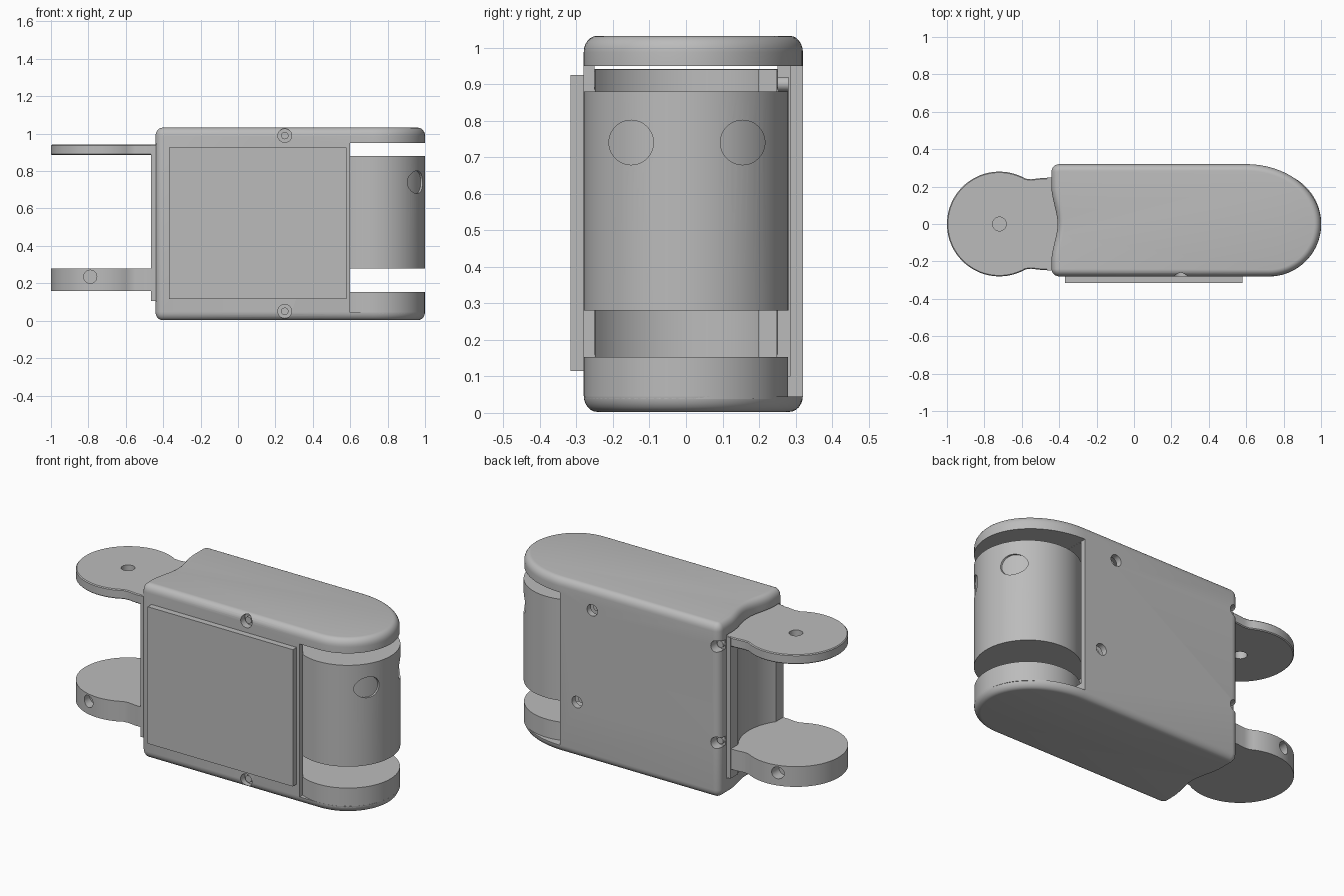
import bpy, bmesh
from math import sin, cos, pi, radians
from mathutils import Matrix

if "Cube" in bpy.data.objects:
    bpy.data.objects.remove(bpy.data.objects["Cube"], do_unlink=True)

grey = bpy.data.materials.new("plain grey")
grey.use_nodes = True
grey.diffuse_color = (0.5, 0.5, 0.5, 1)
grey.node_tree.nodes["Principled BSDF"].inputs["Base Color"].default_value = (0.5, 0.5, 0.5, 1)


def finish(name, bm):
    bmesh.ops.recalc_face_normals(bm, faces=bm.faces)
    mesh = bpy.data.meshes.new(name)
    bm.to_mesh(mesh)
    bm.free()
    mesh.materials.append(grey)
    obj = bpy.data.objects.new(name, mesh)
    bpy.context.collection.objects.link(obj)
    return obj


def arc(cx, cy, rx, ry, start, end, steps):
    angles = [radians(start + (end - start) * i / steps) for i in range(steps + 1)]
    return [(cx + rx * cos(a), cy + ry * sin(a)) for a in angles]


def prism(name, outline, z0, z1, fillet=()):
    """Extrude an outline upward; fillet is a list of (inset, rise) for both ends."""
    bm = bmesh.new()
    base = bm.faces.new([bm.verts.new((x, y, z0)) for x, y in outline])
    top = bmesh.ops.extrude_face_region(bm, geom=[base])["geom"]
    bmesh.ops.translate(bm, vec=(0, 0, z1 - z0),
                        verts=[v for v in top if isinstance(v, bmesh.types.BMVert)])
    bmesh.ops.recalc_face_normals(bm, faces=bm.faces)
    bm.normal_update()
    ends = [f for f in bm.faces if abs(f.normal.z) > 0.9]
    for end in ends:
        for inset, rise in fillet:
            bmesh.ops.inset_region(bm, faces=[end], thickness=inset, depth=rise,
                                   use_even_offset=True)
    return finish(name, bm)


def box(name, x, y, z):
    return prism(name, [(x[0], y[0]), (x[1], y[0]), (x[1], y[1]), (x[0], y[1])], *z)


def cylinder(name, center, radius, depth, axis="Z", sides=64):
    turn = {"X": Matrix.Rotation(pi / 2, 4, "Y"),
            "Y": Matrix.Rotation(pi / 2, 4, "X"), "Z": Matrix()}[axis]
    bm = bmesh.new()
    bmesh.ops.create_cone(bm, cap_ends=True, segments=sides, radius1=radius, radius2=radius,
                          depth=depth, matrix=Matrix.Translation(center) @ turn)
    return finish(name, bm)


def cut(obj, *cutters):
    bpy.context.view_layer.objects.active = obj
    for cutter in cutters:
        mod = obj.modifiers.new("cut", "BOOLEAN")
        mod.operation, mod.solver, mod.object = "DIFFERENCE", "EXACT", cutter
        bpy.ops.object.modifier_apply(modifier=mod.name)
        bpy.data.objects.remove(cutter, do_unlink=True)
    return obj


parts = []

# Outer shell: rounded nose on the right, shallow wave on the left end
wave = [(-0.425 - 0.016 * cos(pi * (1 - abs(y) / 0.2)) * -1 * -1, y)
        for y in [0.2 - 0.4 * i / 16 for i in range(17)]]
wave = [(-0.425 + 0.016 * cos(pi * y / 0.2), y) for x, y in wave]
outline = (arc(0.72, 0, 0.28, 0.28, -90, 0, 20)
           + arc(0.6, 0, 0.4, 0.32, 0, 90, 24)[1:]
           + arc(-0.40, 0.28, 0.041, 0.04, 90, 180, 6) + wave
           + arc(-0.40, -0.24, 0.041, 0.04, 180, 270, 6))
turns = [radians(15 * i) for i in range(7)]
rounding = [(0.036 * (cos(a) - cos(b)), 0.045 * (sin(b) - sin(a)))
            for a, b in zip(turns, turns[1:])]
shell = prism("outer_shell", outline, 0.048, 0.987, rounding)
cut(shell,
    box("joint_opening", (0.6, 1.3), (-0.5, 0.5), (0.045, 0.95)),
    box("cavity", (-0.3, 0.7), (-0.25, 0.285), (0.1, 0.9495)),
    box("left_opening", (-0.7, -0.2), (-0.25, 0.25), (0.101, 0.949)))

# Screw recesses in the front rims, the back wall and the back left edge
for z in (0.99, 0.05):
    cut(shell, cylinder("front_recess", (0.25, -0.29, z), 0.037, 0.1, "Y", 32))
    parts.append(cylinder("front_screw", (0.25, -0.245, z), 0.02, 0.03, "Y", 24))
for x, z in ((0.39, 0.9), (0.49, 0.33), (-0.42, 0.9), (-0.42, 0.33)):
    cut(shell, cylinder("back_recess", (x, 0.32, z), 0.034, 0.12, "Y", 32))
    parts.append(cylinder("back_screw", (x, 0.265, z), 0.02, 0.03, "Y", 24))
parts.append(shell)

# Front cover plate
parts.append(box("front_panel", (-0.37, 0.58), (-0.316, -0.275), (0.115, 0.925)))

# Inner frame with hollows that clear the neighbouring joints
frame = prism("inner_frame", [(-0.465, -0.249), (0.6, -0.249), (0.6, 0.2),
                              (-0.28, 0.2), (-0.28, 0.249), (-0.465, 0.249)], 0.105, 0.94)
cut(frame,
    cylinder("left_hollow", (-0.72, 0, 0.5), 0.31, 1.4),
    cylinder("lower_slot", (0.72, 0, 0.13), 0.3, 0.3),
    cylinder("upper_slot", (0.72, 0, 1.03), 0.3, 0.3))
parts.append(frame)

# Joint drum with two shallow round recesses, and the disc under it
drum = cylinder("joint_drum", (0.72, 0, 0.58), 0.281, 0.6, sides=96)
for y in (-0.15, 0.155):
    cut(drum, cylinder("drum_recess", (0.97, y, 0.74), 0.061, 0.2, "X", 48))
parts += [drum,
          cylinder("drum_core", (0.72, 0, 0.58), 0.272, 0.59, sides=96),
          cylinder("lower_disc", (0.72, 0, 0.095), 0.279, 0.115, sides=96)]

# Hinge tongues on the left end
tongue = (arc(-0.72, 0, 0.28, 0.28, 60, 300, 56)
          + [(-0.55, -0.239), (-0.5, -0.245), (-0.36, -0.246),
             (-0.36, 0.246), (-0.5, 0.245), (-0.55, 0.239)])
upper = prism("upper_tongue", tongue, 0.89, 0.936, [(0.005, 0.005)])
cut(upper, cylinder("pivot_hole", (-0.72, 0, 0.91), 0.037, 0.3, sides=32))
lower = prism("lower_tongue", tongue, 0.16, 0.28)
for side in (-1, 1):
    cut(lower, cylinder("side_hole", (-0.79, side * 0.27, 0.235), 0.035, 0.12, "Y", 32))
parts += [upper, lower]

# Smooth the curved faces and keep the edges crisp
bpy.ops.object.select_all(action="DESELECT")
for part in parts:
    part.select_set(True)
bpy.context.view_layer.objects.active = shell
bpy.ops.object.shade_smooth_by_angle(angle=radians(30))
